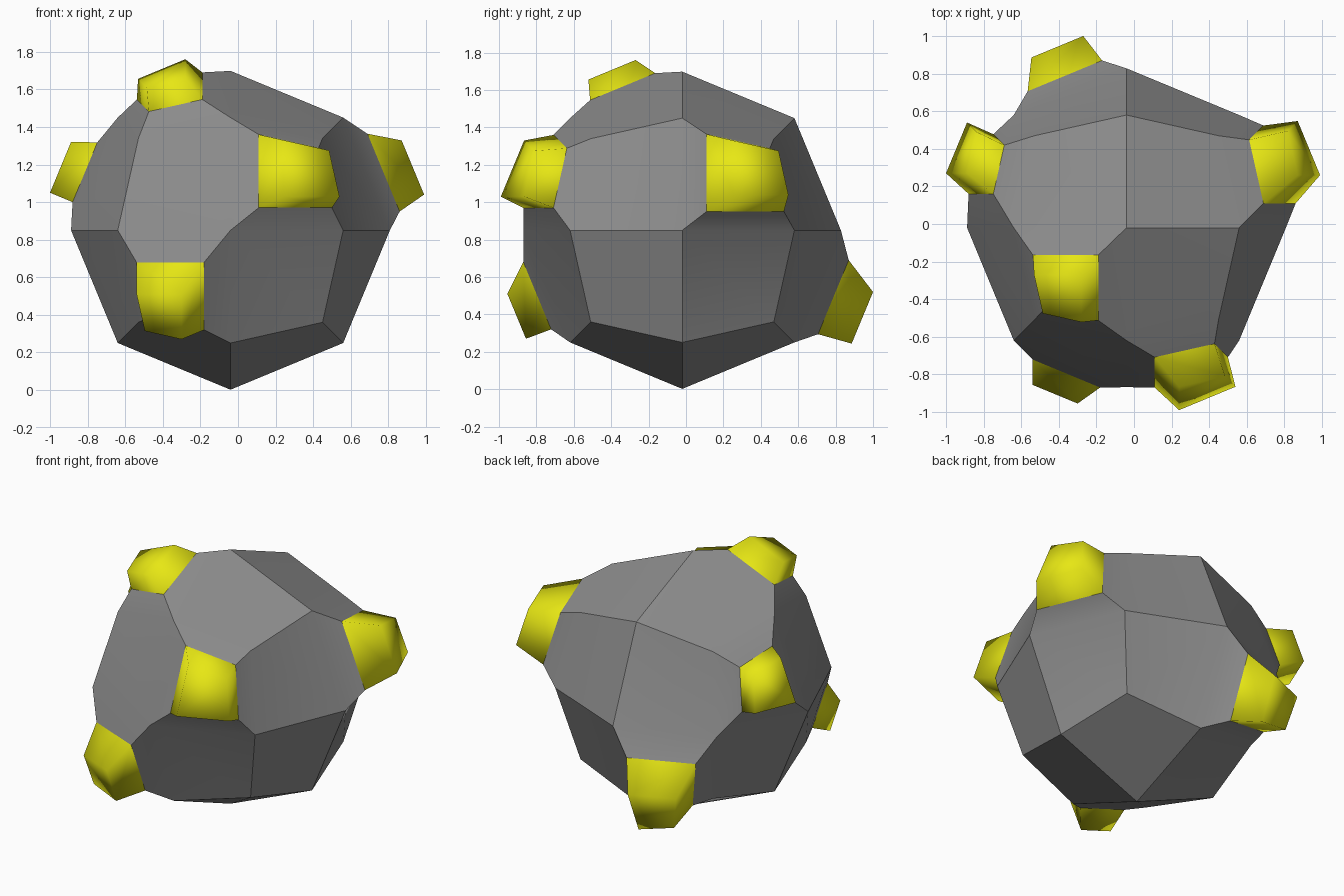
import bpy, bmesh, math
from mathutils import Vector

if "Cube" in bpy.data.objects:
    bpy.data.objects.remove(bpy.data.objects["Cube"])

CENTRE = Vector((-0.04, -0.02, 0.85))
R = 0.848


def material(name, rgb):
    m = bpy.data.materials.new(name)
    m.diffuse_color = (*rgb, 1)
    m.use_nodes = True
    m.node_tree.nodes["Principled BSDF"].inputs["Base Color"].default_value = m.diffuse_color
    return m


grey = material("dark grey", (0.26, 0.26, 0.26))
yellow = material("yellow", (0.8, 0.8, 0.007))

# Nubs: face axis, near corner and scale of base loop, near corner and scale of tip loop
NUBS = [
    (2, (-.15, -.145, .84), .58, (-.24, -.25, .91), .42),
    (1, (.15, -.85, .12), .65, (.28, -.97, .18), .50),
    (1, (-.14, -.85, -.17), .60, (-.26, -.935, -.34), .40),
    (0, (.90, .13, .10), .69, (1.03, .28, .19), .48),
    (0, (-.84, .18, .15), .53, (-.96, .29, .20), .45),
    (1, (-.13, .89, -.16), .66, (-.23, 1.02, -.33), .46),
]


def patch(axis, signs):
    """Four corners of one sphere patch, starting at the axis point."""
    a, b = (axis + 1) % 3, (axis + 2) % 3
    pts = []
    for use in ((axis,), (axis, a), (axis, a, b), (axis, b)):
        v = Vector((0, 0, 0))
        for i in use:
            v[i] = signs[i]
        pts.append(v.normalized() * R)
    return pts


def loop(quad, corner, scale):
    return [Vector(corner) + (p - quad[0]) * scale for p in quad]


def add_strip(bm, lower, upper):
    for i in range(4):
        j = (i + 1) % 4
        add_face(bm, [lower[i], lower[j], upper[j], upper[i]])


def add_face(bm, pts):
    bm.faces.new([bm.verts.new(p + CENTRE) for p in pts])


def finish(bm, name, mat):
    bmesh.ops.remove_doubles(bm, verts=bm.verts, dist=0.0005)
    # Point every face away from the body (or nub) middle
    mid = sum((v.co for v in bm.verts), Vector()) / len(bm.verts)
    for f in bm.faces:
        f.normal_update()
        if f.normal.dot(f.calc_center_median() - mid) < 0:
            f.normal_flip()
        f.smooth = True
    me = bpy.data.meshes.new(name)
    bm.to_mesh(me)
    bm.free()
    me.materials.append(mat)
    ob = bpy.data.objects.new(name, me)
    bpy.context.collection.objects.link(ob)
    return ob


def sign(v):
    return tuple(1 if c > 0 else -1 for c in v)


nub_at = {(n[0], sign(n[1])): n for n in NUBS}

# Body: 24-patch round cube, patches with a nub rise to its base loop
body = bmesh.new()
for axis in range(3):
    for k in range(8):
        signs = tuple(1 if k >> i & 1 else -1 for i in range(3))
        quad = patch(axis, signs)
        nub = nub_at.get((axis, signs))
        if not nub:
            add_face(body, quad)
            continue
        base = loop(quad, nub[1], nub[2])
        tip = loop(quad, nub[3], nub[4])
        add_strip(body, quad, base)
        # Nub: tapered yellow block with smooth shading
        bm = bmesh.new()
        add_strip(bm, base, tip)
        add_face(bm, tip)
        finish(bm, "nub", yellow)

ob = finish(body, "body", grey)
bpy.context.view_layer.objects.active = ob
ob.select_set(True)
bpy.ops.object.shade_smooth_by_angle(angle=math.radians(30))
